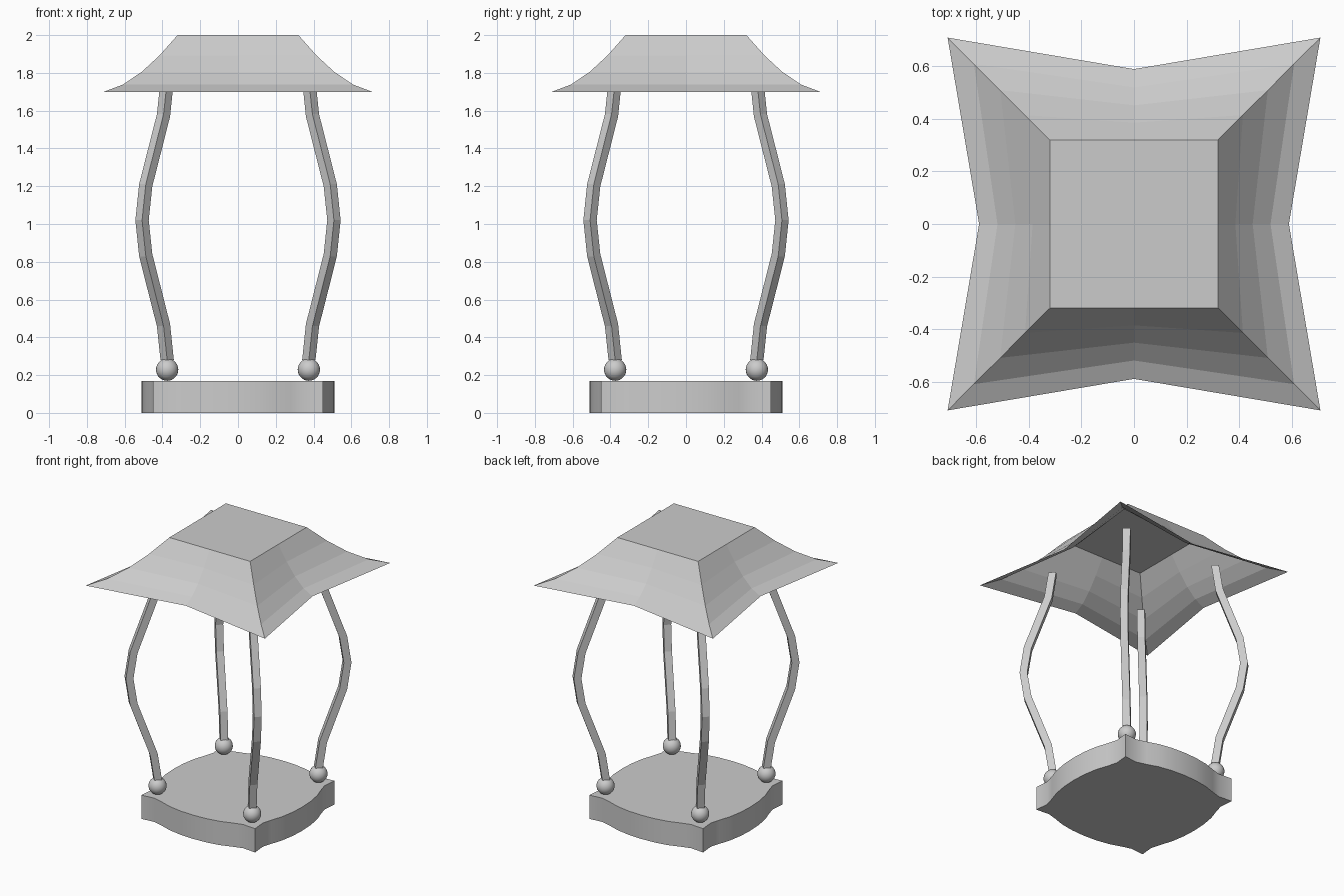
import bpy, bmesh, math
from mathutils import Vector

if "Cube" in bpy.data.objects:
    bpy.data.objects.remove(bpy.data.objects["Cube"])

grey = bpy.data.materials.new("light_grey")
grey.diffuse_color = (0.6, 0.6, 0.6, 1)
grey.use_nodes = True
grey.node_tree.nodes["Principled BSDF"].inputs["Base Color"].default_value = grey.diffuse_color


def loft(name, rings, cap_bottom=True, cap_top=True):
    """Join anticlockwise rings, listed from bottom to top, with quads."""
    bm = bmesh.new()
    vs = [[bm.verts.new(p) for p in ring] for ring in rings]
    n = len(vs[0])
    for a, b in zip(vs, vs[1:]):
        for i in range(n):
            j = (i + 1) % n
            bm.faces.new((a[i], a[j], b[j], b[i]))
    if cap_bottom:
        bm.faces.new(vs[0][::-1])
    if cap_top:
        bm.faces.new(vs[-1])
    me = bpy.data.meshes.new(name)
    bm.to_mesh(me)
    bm.free()
    me.materials.append(grey)
    ob = bpy.data.objects.new(name, me)
    bpy.context.collection.objects.link(ob)
    return ob


def smooth(ob, angle):
    bpy.ops.object.select_all(action='DESELECT')
    ob.select_set(True)
    bpy.context.view_layer.objects.active = ob
    bpy.ops.object.shade_smooth_by_angle(angle=math.radians(angle))


def four_fold(pts, z):
    """Repeat a piece of outline around the z axis."""
    out = []
    for c, s in ((1, 0), (0, 1), (-1, 0), (0, -1)):
        out += [(x * c - y * s, x * s + y * c, z) for x, y in pts]
    return out


# Base slab: bowed sides that flare to pointed corners
half = [(0.51, 0), (0.505, 0.1), (0.488, 0.2), (0.461, 0.28), (0.441, 0.35), (0.45, 0.45)]
side = [(x, -y) for x, y in half[:0:-1]] + half[:-1]
base = loft("base", [four_fold(side, 0), four_fold(side, 0.17)])
smooth(base, 25)

# Roof: open flared shell with sides pinched in at the middle
profile = [(0.71, 0.59, 1.70), (0.61, 0.52, 1.738), (0.51, 0.452, 1.805),
           (0.415, 0.386, 1.893), (0.32, 0.32, 2.0)]
loft("roof", [four_fold([(m, 0), (c, c)], z) for c, m, z in profile], cap_bottom=False)

# Four bowed square posts, each standing on a ball
SEG, Z0, Z1 = 8, 0.28, 1.76
for k, tag in enumerate(("back_right", "back_left", "front_left", "front_right")):
    a = math.radians(45 + 90 * k)
    radial = Vector((math.cos(a), math.sin(a), 0))
    across = Vector((-math.sin(a), math.cos(a), 0))
    path = []
    for i in range(SEG + 1):
        t = i / SEG
        r = math.sqrt(2) * (0.375 + 0.133 * math.sin(math.pi * t) ** 2)
        path.append(radial * r + Vector((0, 0, Z0 + (Z1 - Z0) * t)))
    rings = []
    for i, p in enumerate(path):
        if i in (0, SEG):
            tangent = Vector((0, 0, 1))
        else:
            tangent = (path[i + 1] - path[i - 1]).normalized()
        out = across.cross(tangent)
        rings.append([p + out * u * 0.025 + across * v * 0.025
                      for u, v in ((1, -1), (1, 1), (-1, 1), (-1, -1))])
    loft(tag + "_post", rings)

    bpy.ops.mesh.primitive_uv_sphere_add(segments=24, ring_count=14, radius=0.059,
                                         location=radial * 0.375 * math.sqrt(2) + Vector((0, 0, 0.229)))
    ball = bpy.context.object
    ball.name = tag + "_ball"
    ball.data.materials.append(grey)
    smooth(ball, 40)
